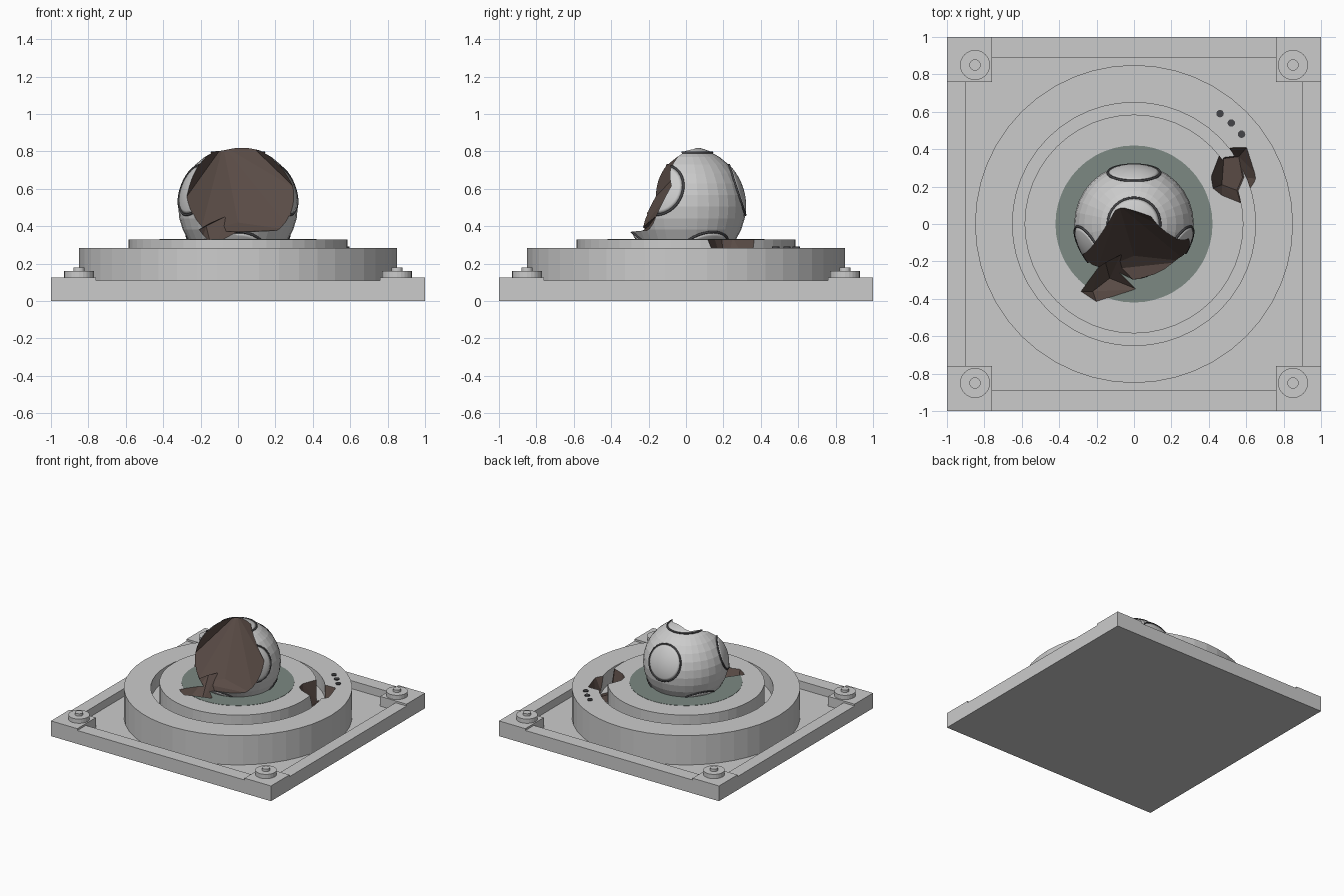
import bpy, bmesh, math
from mathutils import Vector, Matrix

if "Cube" in bpy.data.objects:
    bpy.data.objects.remove(bpy.data.objects["Cube"])


def material(name, rgb):
    m = bpy.data.materials.new(name)
    m.diffuse_color = (*rgb, 1)
    m.use_nodes = True
    m.node_tree.nodes["Principled BSDF"].inputs["Base Color"].default_value = m.diffuse_color
    return m


GREY = material("grey", (0.8, 0.8, 0.8))
BROWN = material("broken_brown", (0.1, 0.07, 0.06))
GREEN = material("dish_green", (0.2, 0.25, 0.225))
DARK = material("dark_trim", (0.06, 0.06, 0.065))


def finish(bm, name, mat=GREY, smooth=False):
    bmesh.ops.recalc_face_normals(bm, faces=bm.faces[:])
    for f in bm.faces:
        f.smooth = smooth
    me = bpy.data.meshes.new(name)
    bm.to_mesh(me)
    bm.free()
    me.materials.append(mat)
    ob = bpy.data.objects.new(name, me)
    bpy.context.collection.objects.link(ob)
    return ob


def box(name, x0, x1, y0, y1, z0, z1):
    bm = bmesh.new()
    size = Matrix.Diagonal((x1 - x0, y1 - y0, z1 - z0, 1))
    mid = Matrix.Translation(((x0 + x1) / 2, (y0 + y1) / 2, (z0 + z1) / 2))
    bmesh.ops.create_cube(bm, size=1, matrix=mid @ size)
    return finish(bm, name)


def lathe(name, profile, steps, mat=GREY, at=(0, 0, 0), closed=False, rot=None, smooth=False):
    bm = bmesh.new()
    vs = [bm.verts.new((r, 0, z)) for r, z in profile]
    pairs = list(zip(vs, vs[1:])) + ([(vs[-1], vs[0])] if closed else [])
    es = [bm.edges.new(p) for p in pairs]
    bmesh.ops.spin(bm, geom=vs + es, cent=(0, 0, 0), axis=(0, 0, 1),
                   angle=2 * math.pi, steps=steps)
    bmesh.ops.remove_doubles(bm, verts=bm.verts[:], dist=1e-4)
    m = Matrix.Translation(at) @ (rot.to_matrix().to_4x4() if rot else Matrix())
    bmesh.ops.transform(bm, matrix=m, verts=bm.verts[:])
    return finish(bm, name, mat, smooth)


def hull(name, points):
    bm = bmesh.new()
    vs = [bm.verts.new(p) for p in points]
    out = bmesh.ops.convex_hull(bm, input=vs)
    junk = {v for v in out["geom_interior"] + out["geom_unused"]
            if isinstance(v, bmesh.types.BMVert)}
    bmesh.ops.delete(bm, geom=list(junk), context='VERTS')
    ob = finish(bm, name, BROWN)
    ob.hide_render = True
    return ob


def cut(ob, *cutters):
    bpy.context.view_layer.objects.active = ob
    for c in cutters:
        mod = ob.modifiers.new("bite", 'BOOLEAN')
        mod.operation, mod.solver, mod.object = 'DIFFERENCE', 'EXACT', c
        mod.material_mode = 'TRANSFER'
        bpy.ops.object.modifier_apply(modifier=mod.name)


# base tray with low rims and raised corner pads
box("base_floor", -1, 1, -1, 1, 0, 0.045)
for s in (-1, 1):
    a, b = sorted((s, s * 0.9))
    box("side_rim", a, b, -0.76, 0.76, 0.045, 0.11)
    a, b = sorted((s, s * 0.89))
    box("end_rim", -0.76, 0.76, a, b, 0.045, 0.11)
    for t in (-1, 1):
        xs, ys = sorted((s, s * 0.76)), sorted((t, t * 0.76))
        box("corner_pad", *xs, *ys, 0.045, 0.125)
        lathe("corner_bolt", [(0, 0.12), (0.08, 0.12), (0.08, 0.16), (0.03, 0.16),
                              (0.03, 0.18), (0, 0.18)], 24, at=(s * 0.85, t * 0.85, 0))

# broken-out bites used as cutters
ball_bite = hull("ball_bite", [
    (-.08, .10, .83), (.04, .07, .86), (.31, -.09, .6), (0, -.17, .42), (-.28, -.17, .55),
    (.28, -.2, .38), (.03, -.3, .37), (-.2, -.25, .37), (.45, -.6, .37), (-.45, -.6, .37),
    (.45, -.6, .9), (-.45, -.6, .9), (0, -.1, 1)])
floor_bite = hull("floor_bite", [
    (-.17, -.14, .40), (-.07, -.16, .45), (.02, -.35, .34), (-.2, -.42, .34),
    (-.29, -.36, .34), (-.13, -.29, .24), (-.22, -.36, .24), (-.1, -.33, .45)])
ring_bite = hull("ring_bite", [
    (.41, .25, .34), (.46, .38, .34), (.53, .43, .34), (.62, .43, .34), (.68, .24, .34),
    (.64, .18, .34), (.57, .11, .34), (.47, .15, .34), (.42, .19, .34),
    (.47, .21, .155), (.48, .35, .155), (.56, .36, .155), (.58, .25, .155), (.55, .18, .155)])

# round pedestal with groove, and dish inlay
pedestal = lathe("pedestal", [(0, .04), (.85, .04), (.85, .285), (.65, .285), (.65, .17),
                              (.585, .17), (.585, .33), (0, .33)], 48)
cut(pedestal, ring_bite, floor_bite)
inlay = lathe("dish_inlay", [(0, .3), (.42, .3), (.42, .332), (0, .332)], 48, GREEN)
cut(inlay, floor_bite)

# indicator dots
for x, y in ((.46, .59), (.52, .54), (.575, .48)):
    lathe("indicator_dot", [(0, .28), (.02, .28), (.02, .292), (0, .292)], 16, DARK, (x, y, 0))

# ball
R, C = 0.32, Vector((0, 0, 0.505))
bm = bmesh.new()
bmesh.ops.create_uvsphere(bm, u_segments=32, v_segments=16, radius=R,
                          matrix=Matrix.Translation(C))
ball = finish(bm, "ball")
cut(ball, ball_bite, floor_bite)

# round ports on the ball: thin dark ring and smooth lens
ports = [(0, 90)] + [(a, 18) for a in (90, 210, 330)] + [(a, -51) for a in (30, 150, 270)]
half = math.asin(0.14 / R)
for az, el in ports:
    a, e = math.radians(az), math.radians(el)
    d = Vector((math.cos(e) * math.cos(a), math.cos(e) * math.sin(a), math.sin(e)))
    q = d.to_track_quat('Z', 'Y')
    h = R * math.cos(half)
    tube = [(.14 + .007 * math.cos(k * math.pi / 3), h + .007 * math.sin(k * math.pi / 3))
            for k in range(6)]
    ring = lathe("port_ring", tube, 32, DARK, C, True, q, True)
    r = R + 0.002
    dome = [(r * math.sin(half * k / 6), r * math.cos(half * k / 6)) for k in range(7)]
    lens = lathe("port_lens", dome + [(0, h - 0.01)], 32, GREY, C, False, q, True)
    for ob in (ring, lens):
        cut(ob, ball_bite, floor_bite)

for c in (ball_bite, floor_bite, ring_bite):
    bpy.data.objects.remove(c)
